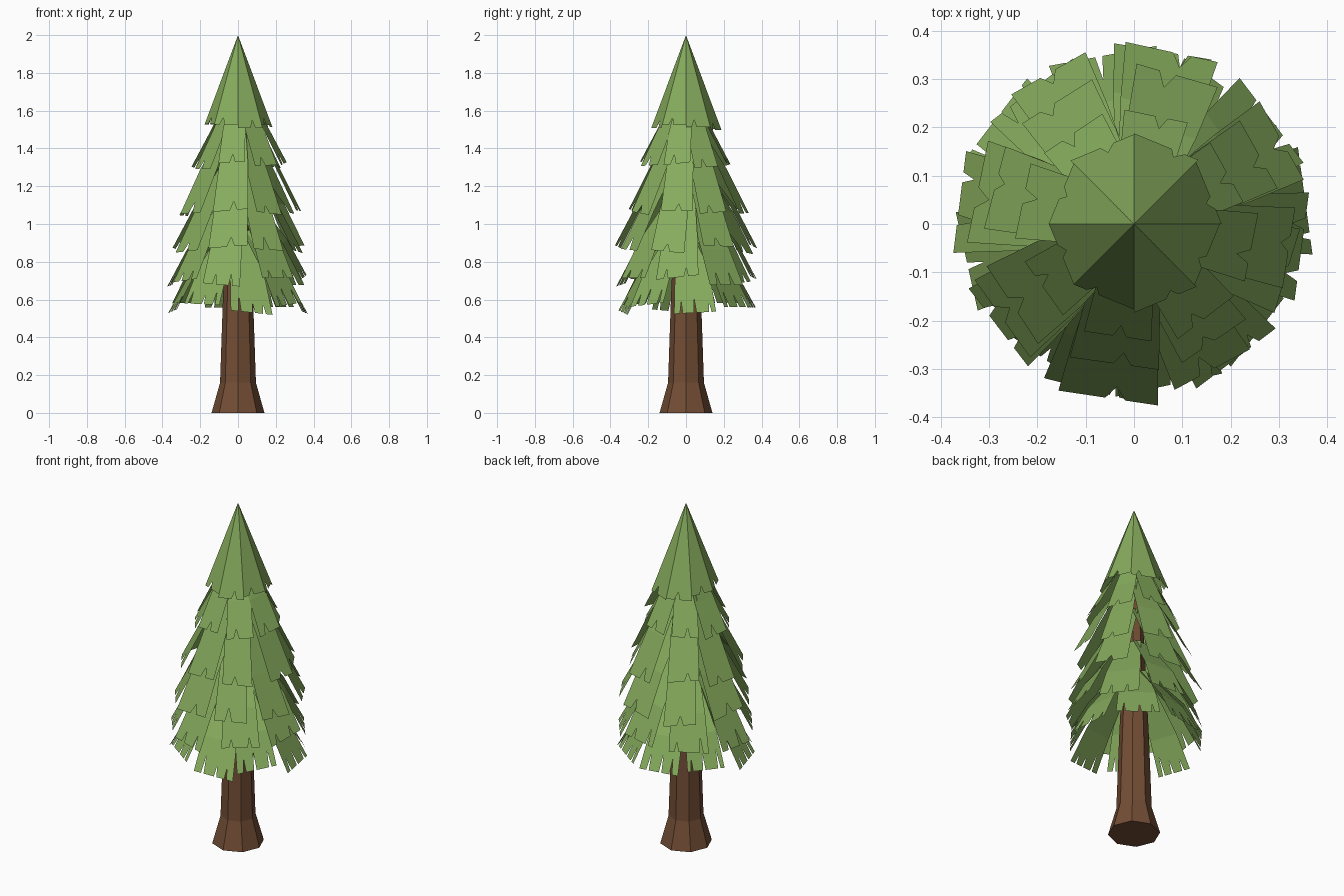
import bpy, bmesh, math, random
from mathutils import Vector

if "Cube" in bpy.data.objects:
    bpy.data.objects.remove(bpy.data.objects["Cube"])

random.seed(7)
J = random.uniform


def material(name, color):
    m = bpy.data.materials.new(name)
    m.diffuse_color = (*color, 1)
    m.use_nodes = True
    m.node_tree.nodes["Principled BSDF"].inputs["Base Color"].default_value = m.diffuse_color
    return m


GREEN = material("needle_green", (0.24, 0.41, 0.11))
BROWN = material("bark_brown", (0.17, 0.075, 0.035))


def make_object(name, bm, mat):
    mesh = bpy.data.meshes.new(name)
    bm.to_mesh(mesh)
    bm.free()
    mesh.materials.append(mat)
    obj = bpy.data.objects.new(name, mesh)
    bpy.context.collection.objects.link(obj)
    return obj


def face(bm, points):
    bm.faces.new([bm.verts.new(p) for p in points])


def lerp(a, b, t):
    return a + (b - a) * t


# Eight-sided trunk with a flared foot, tapering up inside the foliage
bm = bmesh.new()
rings = []
for r, z in [(0.14, 0), (0.095, 0.16), (0.08, 0.6), (0.03, 1.75)]:
    rings.append([bm.verts.new((r * math.cos(k * math.pi / 4),
                                r * math.sin(k * math.pi / 4), z)) for k in range(8)])
for lo, hi in zip(rings, rings[1:]):
    for k in range(8):
        n = (k + 1) % 8
        bm.faces.new((lo[k], lo[n], hi[n], hi[k]))
bm.faces.new(rings[0][::-1])
bm.faces.new(rings[-1])
make_object("trunk", bm, BROWN)

# Pointed crown: eight triangular sectors with notched hems
bm = bmesh.new()
apex = Vector((0, 0, 2))
for k in range(8):
    s = J(0.94, 1.04)
    a, b = (apex + Vector((0.187 * math.cos(t), 0.187 * math.sin(t), -0.5)) * s
            for t in (k * math.pi / 4, (k + 1) * math.pi / 4))
    c = J(0.3, 0.7)
    notch = lerp(apex, lerp(a, b, c), 0.92)
    face(bm, [apex, a, lerp(a, b, c - 0.12), notch, lerp(a, b, c + 0.08), b])
make_object("crown", bm, GREEN)


# One drooping bough: an upper sheet and a lower sheet with a torn end
def bough(bm, angle, profile, width, teeth, depth):
    out = Vector((math.cos(angle), math.sin(angle), 0))
    side = Vector((-out.y, out.x, 0))
    tilt = J(-0.12, 0.12)

    def at(rz, u, w):
        return out * rz[0] + side * u * w + Vector((0, 0, rz[1] + tilt * u * w))

    top, mid, tip = profile
    w0, w1 = width * 0.5, width * 0.85
    tl, tr = at(top, -0.5, w0), at(top, 0.5, w0)
    ml, mr = at(mid, -0.5, w1), at(mid, 0.5, w1)
    el, er = at(tip, -0.5, width), at(tip, 0.5, width)
    face(bm, [tl, ml, mr, tr])
    hem = [el]
    for i in range(teeth):
        c = (i + J(0.35, 0.65)) / teeth
        h = 0.1 / teeth
        hem += [lerp(el, er, c - h),
                lerp(lerp(ml, mr, c), lerp(el, er, c), 1 - depth * J(0.6, 1.2)),
                lerp(el, er, c + h)]
    hem.append(er)
    face(bm, [ml] + hem + [mr])


# Foliage tiers: three (radius, height) points, width, angle offset, teeth, tear depth
tiers = [
    (((0.05, 1.66), (0.135, 1.49), (0.23, 1.31)), 0.15, -12, 1, 0.25),
    (((0.05, 1.54), (0.19, 1.29), (0.305, 1.06)), 0.18, -12, 1, 0.25),
    (((0.06, 1.35), (0.23, 1.08), (0.345, 0.86)), 0.20, -12, 1, 0.30),
    (((0.07, 1.15), (0.25, 0.88), (0.35, 0.69)), 0.21, -12, 2, 0.35),
    (((0.07, 0.97), (0.25, 0.73), (0.345, 0.555)), 0.23, 11, 3, 0.45),
]
for i, (profile, width, offset, teeth, depth) in enumerate(tiers):
    bm = bmesh.new()
    for k in range(8):
        dz, dr = J(-0.025, 0.03), J(-0.015, 0.02)
        pts = [profile[0]] + [(r + dr, z + dz) for r, z in profile[1:]]
        bough(bm, math.radians(offset + 45 * k + J(-5, 5)), pts,
              width * J(0.88, 1.08), teeth, depth)
    make_object(f"bough_tier_{i + 1}", bm, GREEN)
